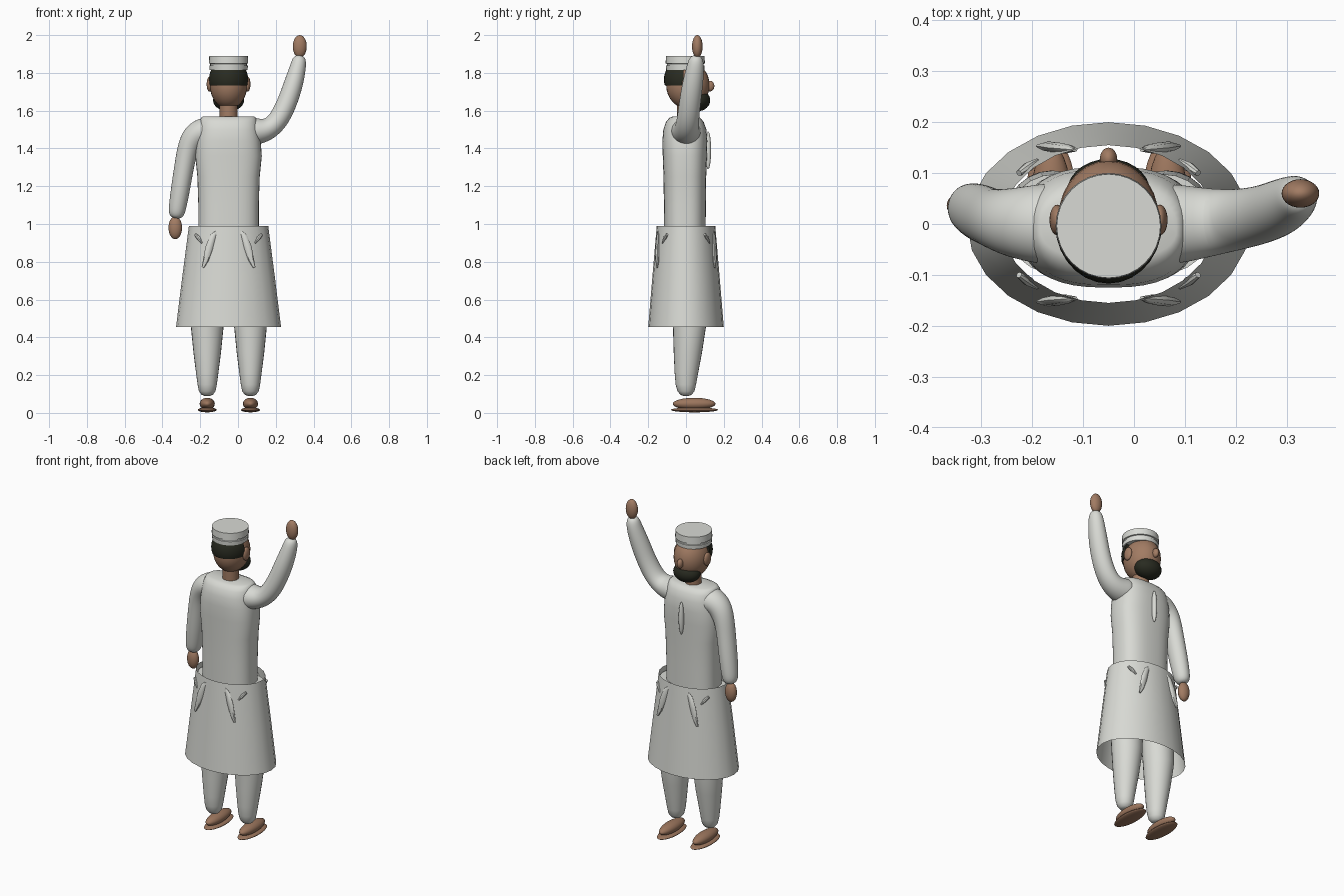
import bpy, bmesh, math
from mathutils import Vector

CX = -0.05  # body centre line


def material(name, rgb):
    m = bpy.data.materials.new(name)
    m.diffuse_color = (*rgb, 1)
    return m


CLOTH = material("off_white_cloth", (0.69, 0.70, 0.66))
SKIN = material("brown_skin", (0.36, 0.20, 0.125))
SHOE = material("brown_leather", (0.33, 0.18, 0.11))
HAIR = material("black_hair", (0.022, 0.024, 0.015))


def finish(name, bm, mat, subsurf=0, angle=40):
    bmesh.ops.recalc_face_normals(bm, faces=bm.faces)
    me = bpy.data.meshes.new(name)
    bm.to_mesh(me)
    bm.free()
    me.materials.append(mat)
    ob = bpy.data.objects.new(name, me)
    bpy.context.collection.objects.link(ob)
    if subsurf:
        mod = ob.modifiers.new("smooth", 'SUBSURF')
        mod.levels = mod.render_levels = subsurf
    bpy.ops.object.select_all(action='DESELECT')
    ob.select_set(True)
    bpy.context.view_layer.objects.active = ob
    bpy.ops.object.shade_smooth_by_angle(angle=math.radians(angle))
    return ob


def loft(name, rings, mat, sides=24, power=2, caps=True, level=False, subsurf=0):
    """Skin through rings of (x, y, z, radius_u, radius_v); level rings stay flat."""
    bm = bmesh.new()
    pts = [Vector(r[:3]) for r in rings]
    rows = []
    for i, r in enumerate(rings):
        t = pts[min(i + 1, len(pts) - 1)] - pts[max(i - 1, 0)]
        t = Vector((0, 0, 1)) if level else t.normalized()
        u = Vector((0, 1, 0)).cross(t).normalized()
        v = t.cross(u)
        row = []
        for k in range(sides):
            a = 2 * math.pi * k / sides
            c, s = math.cos(a), math.sin(a)
            cu = math.copysign(abs(c) ** (2 / power), c)
            sv = math.copysign(abs(s) ** (2 / power), s)
            row.append(bm.verts.new(pts[i] + u * cu * r[3] + v * sv * r[4]))
        rows.append(row)
    for a, b in zip(rows, rows[1:]):
        for k in range(sides):
            j = (k + 1) % sides
            bm.faces.new((a[k], a[j], b[j], b[k]))
    if caps:
        bm.faces.new(rows[0])
        bm.faces.new(rows[-1])
    return finish(name, bm, mat, subsurf)


def ellipsoid(name, centre, radii, mat, cuts=()):
    bm = bmesh.new()
    bmesh.ops.create_uvsphere(bm, u_segments=28, v_segments=16, radius=1)
    for v in bm.verts:
        v.co = Vector([c + r * p for c, r, p in zip(centre, radii, v.co)])
    for co, no in cuts:
        res = bmesh.ops.bisect_plane(bm, geom=bm.verts[:] + bm.edges[:] + bm.faces[:],
                                     plane_co=co, plane_no=no, clear_outer=True)
        bmesh.ops.holes_fill(bm, edges=[e for e in bm.edges if e.is_boundary])
    return finish(name, bm, mat)


# Torso, with soft square shoulders
loft("torso", [(CX, -0.006, z, rx, ry) for z, rx, ry in (
    (0.96, 0.160, 0.110), (1.10, 0.160, 0.111), (1.25, 0.165, 0.113),
    (1.36, 0.176, 0.117), (1.44, 0.170, 0.119), (1.50, 0.160, 0.114),
    (1.54, 0.153, 0.100), (1.562, 0.146, 0.082), (1.57, 0.134, 0.062))],
    CLOTH, sides=40, power=2.6, level=True)
ellipsoid("shirt_placket", (CX, 0.117, 1.39), (0.015, 0.016, 0.10), CLOTH)

# Flared open skirt
loft("skirt", [(CX, 0, z, rx, ry) for z, rx, ry in (
    (0.455, 0.278, 0.20), (0.72, 0.245, 0.178), (0.99, 0.21, 0.155))],
    CLOTH, sides=24, caps=False, level=True)

# Pocket folds on the skirt, repeated in all four quarters
for sx, side in ((1, "left"), (-1, "right")):
    for sy, end in ((1, "front"), (-1, "back")):
        def place(x, y, z, ru, rv):
            return (CX + sx * x, sy * y, z, ru, rv)
        loft(f"large_fold_{end}_{side}", [place(*p) for p in (
            (-0.066, -0.146, 0.960, 0.006, 0.004), (-0.082, -0.148, 0.935, 0.016, 0.009),
            (-0.102, -0.150, 0.875, 0.021, 0.011), (-0.120, -0.152, 0.810, 0.015, 0.010),
            (-0.136, -0.153, 0.770, 0.007, 0.004))], CLOTH, sides=8)
        loft(f"small_fold_{end}_{side}", [place(*p) for p in (
            (-0.176, -0.100, 0.945, 0.007, 0.006), (-0.158, -0.112, 0.925, 0.011, 0.010),
            (-0.140, -0.125, 0.898, 0.004, 0.004))], CLOTH, sides=8)

# Trouser legs, shoes and soles
for cx, side in ((-0.163, "left"), (0.066, "right")):
    loft(f"leg_{side}", [(cx + (CX - cx) * max(0, z - 0.45) * 0.15, y, z, rx, ry)
                         for z, y, rx, ry in (
        (0.090, 0.0, 0.015, 0.015), (0.096, 0.0, 0.030, 0.030),
        (0.115, 0.0, 0.044, 0.045), (0.15, -0.001, 0.051, 0.054),
        (0.21, 0.002, 0.059, 0.062), (0.32, 0.010, 0.073, 0.075),
        (0.45, 0.018, 0.086, 0.087), (0.70, 0.010, 0.096, 0.095),
        (0.96, 0.0, 0.098, 0.098))], CLOTH, level=True)
    ellipsoid(f"shoe_{side}", (cx, 0.043, 0.048), (0.040, 0.113, 0.032), SHOE)
    ellipsoid(f"sole_{side}", (cx, 0.045, 0.016), (0.050, 0.125, 0.013), SHOE)

# Sleeves: one hanging, one raised
loft("hanging_sleeve", [
    (-0.13, 0.000, 1.490, 0.075, 0.085), (-0.19, 0.000, 1.492, 0.077, 0.080),
    (-0.235, 0.002, 1.462, 0.070, 0.070), (-0.265, 0.008, 1.405, 0.058, 0.062),
    (-0.283, 0.013, 1.32, 0.053, 0.058), (-0.302, 0.022, 1.20, 0.052, 0.058),
    (-0.320, 0.030, 1.09, 0.048, 0.052), (-0.326, 0.033, 1.05, 0.042, 0.045),
    (-0.329, 0.034, 1.03, 0.024, 0.026)], CLOTH, sides=16, subsurf=2)
loft("raised_sleeve", [
    (0.04, 0.000, 1.490, 0.072, 0.085), (0.10, 0.000, 1.490, 0.075, 0.078),
    (0.165, 0.004, 1.500, 0.058, 0.065), (0.215, 0.010, 1.550, 0.056, 0.060),
    (0.258, 0.020, 1.635, 0.054, 0.058), (0.292, 0.034, 1.735, 0.053, 0.057),
    (0.318, 0.050, 1.830, 0.044, 0.048), (0.325, 0.054, 1.875, 0.037, 0.038),
    (0.327, 0.056, 1.892, 0.020, 0.020)], CLOTH, sides=16, subsurf=2)
ellipsoid("lowered_hand", (-0.332, 0.036, 0.98), (0.036, 0.028, 0.060), SKIN)
ellipsoid("raised_hand", (0.327, 0.060, 1.94), (0.037, 0.028, 0.060), SKIN)

# Head and neck
loft("neck", [(CX, 0, 1.55, 0.047, 0.047), (CX, 0, 1.64, 0.047, 0.047)], SKIN, level=True)
ellipsoid("head", (CX, 0.010, 1.735), (0.099, 0.115, 0.125), SKIN)
ellipsoid("nose", (CX, 0.128, 1.73), (0.017, 0.022, 0.028), SKIN)
for s, side in ((-1, "left"), (1, "right")):
    ellipsoid(f"ear_{side}", (CX + s * 0.101, 0.008, 1.74), (0.015, 0.030, 0.040), SKIN)
ellipsoid("beard", (CX, 0.062, 1.655), (0.082, 0.066, 0.058), HAIR)
ellipsoid("hair", (CX, 0.0, 1.765), (0.105, 0.117, 0.112), HAIR,
          cuts=(((0, 0, 1.732), (0, 0, -1)), ((0, -0.012, 1.78), (0, 1, 0))))

# Round flat-topped cap with a lower band
loft("cap", [(CX, -0.004, z, r, r) for z, r in (
    (1.815, 0.101), (1.838, 0.102), (1.840, 0.097), (1.848, 0.097),
    (1.850, 0.104), (1.890, 0.102))], CLOTH, sides=32, level=True)
